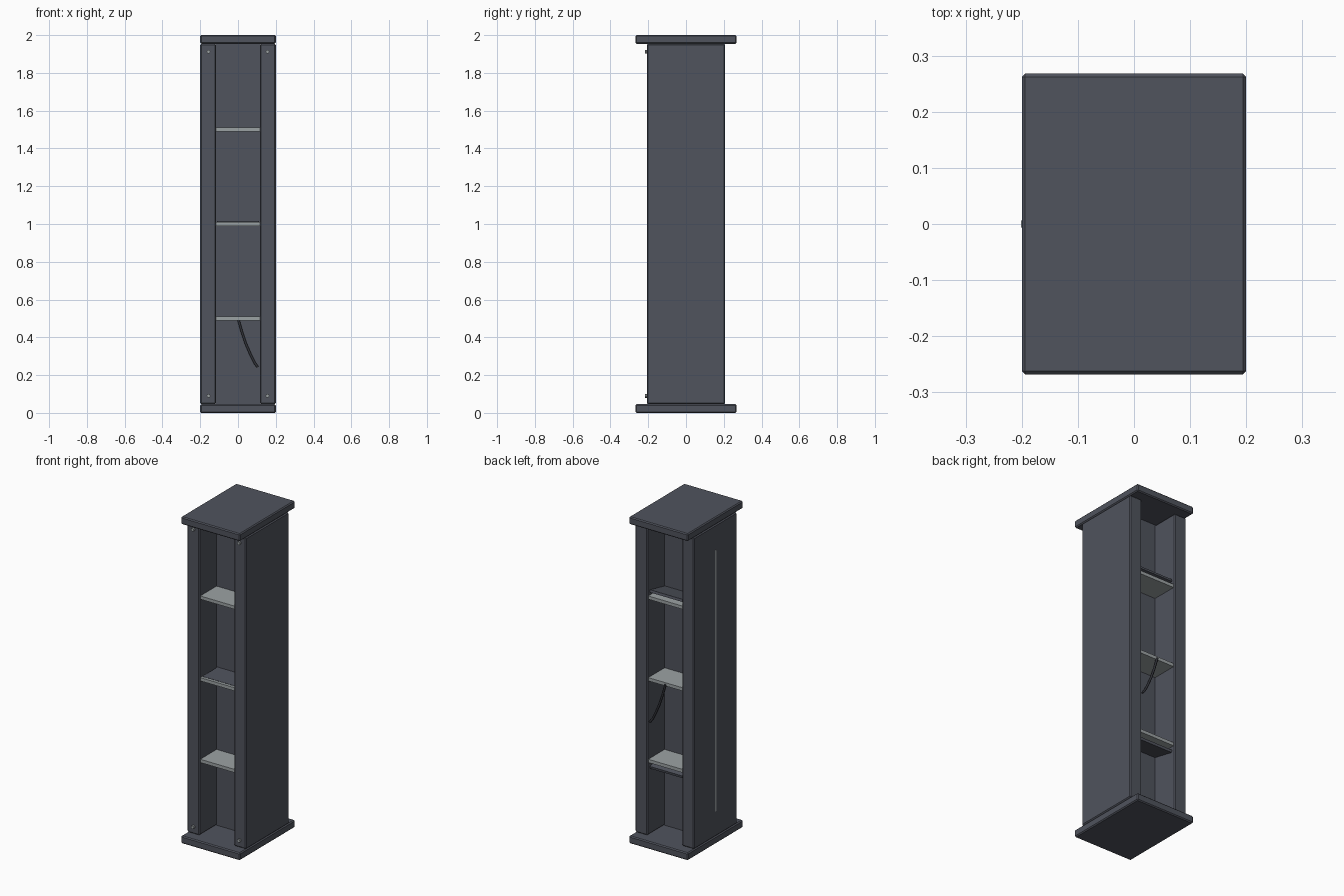
import bpy, math
from mathutils import Vector

if "Cube" in bpy.data.objects:
    bpy.data.objects.remove(bpy.data.objects["Cube"])


def material(name, rgb):
    m = bpy.data.materials.new(name)
    m.diffuse_color = (*rgb, 1)
    m.use_nodes = True
    m.node_tree.nodes["Principled BSDF"].inputs["Base Color"].default_value = m.diffuse_color
    return m


STEEL = material("dark_steel", (0.080, 0.087, 0.110))
LIGHT = material("light_metal", (0.33, 0.36, 0.37))
RUBBER = material("black_rubber", (0.03, 0.032, 0.04))


def box(name, lo, hi, mat, bevel=0.0, tilt=0.0):
    lo, hi = Vector(lo), Vector(hi)
    bpy.ops.mesh.primitive_cube_add(size=1, location=(lo + hi) / 2)
    ob = bpy.context.object
    ob.name = name
    ob.scale = hi - lo
    bpy.ops.object.transform_apply(location=False, rotation=False, scale=True)
    ob.rotation_euler.x = tilt
    ob.data.materials.append(mat)
    if bevel:
        b = ob.modifiers.new("bevel", 'BEVEL')
        b.width = bevel
        b.segments = 1
    return ob


def cable(name, y, top):
    cu = bpy.data.curves.new(name, 'CURVE')
    cu.dimensions = '3D'
    cu.bevel_depth = 0.007
    cu.bevel_resolution = 1
    cu.use_fill_caps = True
    sp = cu.splines.new('POLY')
    path = [(0, 0), (0.02, -0.07), (0.042, -0.135), (0.068, -0.195), (0.088, -0.235), (0.105, -0.258)]
    sp.points.add(len(path) - 1)
    for p, (x, z) in zip(sp.points, path):
        p.co = (x, y, top + z, 1)
    ob = bpy.data.objects.new(name, cu)
    cu.materials.append(RUBBER)
    bpy.context.collection.objects.link(ob)


# End plates
box("base_plate", (-0.2, -0.268, 0), (0.2, 0.268, 0.046), STEEL, 0.006)
box("top_plate", (-0.2, -0.268, 1.954), (0.2, 0.268, 2), STEEL, 0.006)

# H-shaped column: two flanges and a central web
for s, side in ((-1, "left"), (1, "right")):
    a, b = sorted((s * 0.117, s * 0.2))
    box(side + "_flange", (a, -0.207, 0.046), (b, 0.207, 1.954), STEEL, 0.006)
box("web", (-0.12, -0.04, 0.046), (0.12, 0.04, 1.954), STEEL)

# Light stiffener plates in both channels
for z in (0.5, 1.0, 1.5):
    for s, side in ((-1, "front"), (1, "back")):
        a, b = sorted((s * 0.035, s * 0.198))
        box(side + "_stiffener", (-0.118, a, z - 0.01), (0.118, b, z + 0.01), LIGHT)

# Loose dark plates resting against some stiffeners
box("front_loose_plate", (-0.112, -0.18, 1.0), (0.112, -0.04, 1.014), STEEL, tilt=math.radians(2))
box("upper_back_loose_plate", (-0.112, 0.045, 1.515), (0.112, 0.19, 1.53), STEEL, tilt=math.radians(12))
box("lower_back_loose_plate", (-0.112, 0.045, 0.465), (0.112, 0.19, 0.48), STEEL, tilt=math.radians(-12))

# Bolts on the front of the flanges
for x in (-0.156, 0.156):
    for z in (0.09, 1.912):
        bpy.ops.mesh.primitive_cylinder_add(vertices=8, radius=0.01, depth=0.02,
                                            location=(x, -0.208, z), rotation=(math.pi / 2, 0, 0))
        bpy.context.object.name = "bolt"
        bpy.context.object.data.materials.append(LIGHT)

# Thin seam strip on the left side
box("seam_strip", (-0.2015, -0.006, 0.2), (-0.195, 0.006, 1.8), LIGHT)

# Hanging cables
cable("front_cable", -0.052, 0.5)
cable("back_cable", 0.197, 1.0)
